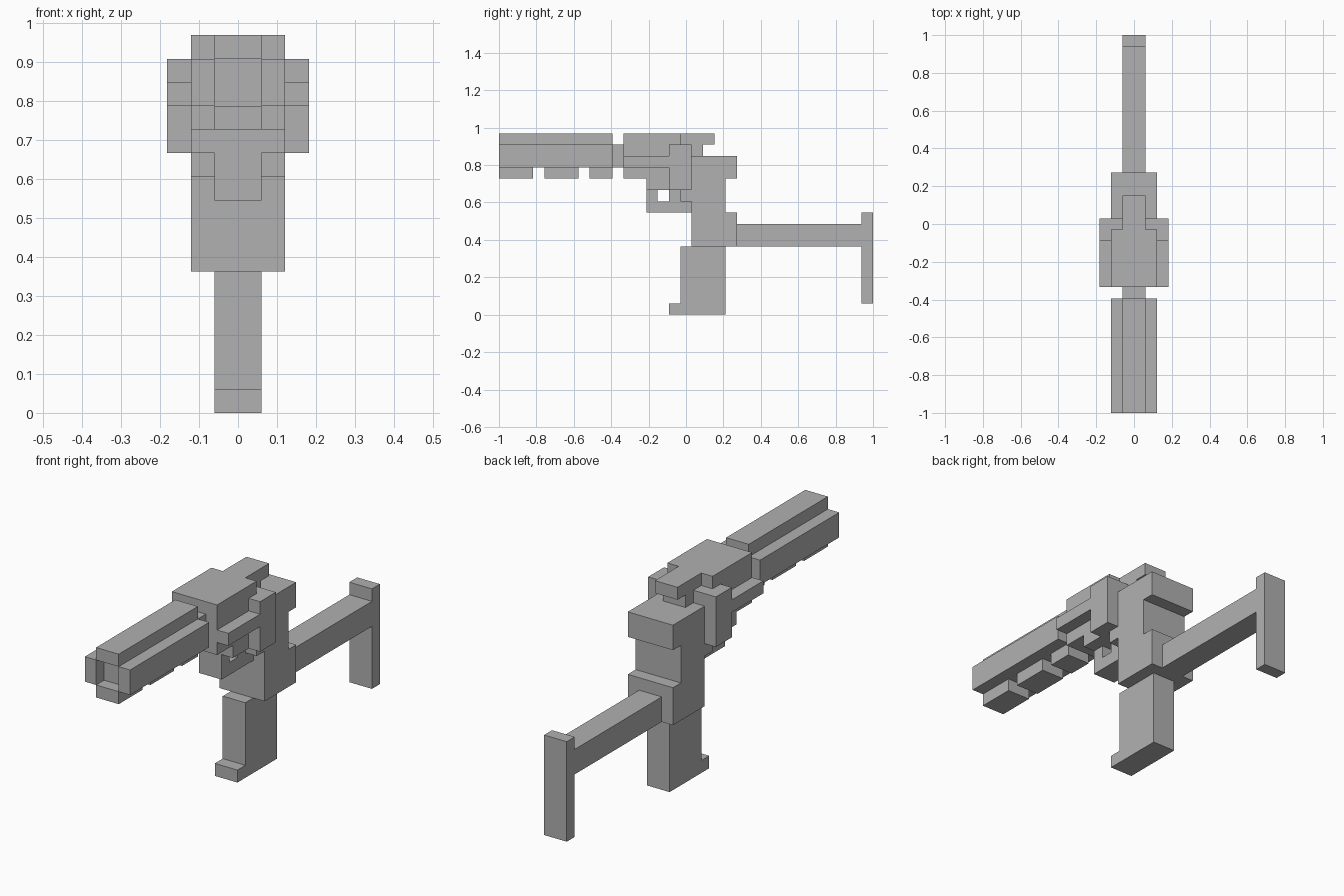
import bpy
import bmesh

if "Cube" in bpy.data.objects:
    bpy.data.objects.remove(bpy.data.objects["Cube"], do_unlink=True)

U = 2 / 33   # grid step of the blocky design

grey = bpy.data.materials.new("plain_grey")
grey.use_nodes = True
COLOR = (0.44, 0.44, 0.44, 1)
grey.diffuse_color = COLOR
grey.node_tree.nodes["Principled BSDF"].inputs["Base Color"].default_value = COLOR


def block(name, x, y, z):
    """Box from ranges in grid steps; y counts from the muzzle, z from the ground."""
    bm = bmesh.new()
    bmesh.ops.create_cube(bm, size=1)
    for v in bm.verts:
        for i, (lo, hi) in enumerate((x, y, z)):
            v.co[i] = (hi if v.co[i] > 0 else lo) * U
        v.co.y -= 1
    mesh = bpy.data.meshes.new(name)
    bm.to_mesh(mesh)
    bm.free()
    mesh.materials.append(grey)
    obj = bpy.data.objects.new(name, mesh)
    bpy.context.collection.objects.link(obj)


def centred(name, half, y, z):
    block(name, (-half, half), y, z)


def pair(name, x, y, z):
    block("left_" + name, x, y, z)
    block("right_" + name, (-x[1], -x[0]), y, z)


# Barrel with a shallow muzzle recess
centred("barrel_core", 1, (1, 11), (13, 15))
centred("barrel_top_rib", 1, (0, 10), (15, 16))
pair("barrel_side", (1, 2), (0, 10), (13, 15))
for i, span in enumerate([(0, 3), (4, 7), (8, 10)]):
    centred(f"barrel_lug_{i + 1}", 1, span, (12, 13))

# Receiver, side plates and rear sight
centred("receiver", 2, (11, 16), (12, 16))
centred("receiver_rear", 2, (16, 17), (12, 15))
centred("receiver_underside", 2, (13, 17), (11, 12))
pair("side_rail", (2, 3), (11, 15), (13, 14))
pair("side_plate", (2, 3), (15, 17), (11, 15))
centred("rear_sight", 1, (16, 19), (15, 16))
centred("rear_sight_base", 1, (17, 18), (14, 15))

# Trigger guard and trigger
centred("guard_front", 1, (13, 14), (10, 11))
centred("guard_bottom", 1, (13, 17), (9, 10))
centred("trigger", 1, (15, 16), (10, 11))
centred("trigger_mount", 2, (16, 17), (10, 11))

# Rear frame
centred("frame", 2, (17, 20), (6, 14))
centred("frame_upper_back", 2, (20, 21), (12, 14))
centred("frame_lower_back", 2, (20, 21), (6, 9))

# Grip
centred("grip", 1, (16, 20), (0, 6))
centred("grip_toe", 1, (15, 16), (0, 1))

# Shoulder stock
centred("stock_arm", 1, (21, 32), (6, 8))
centred("stock_butt", 1, (32, 33), (1, 9))
